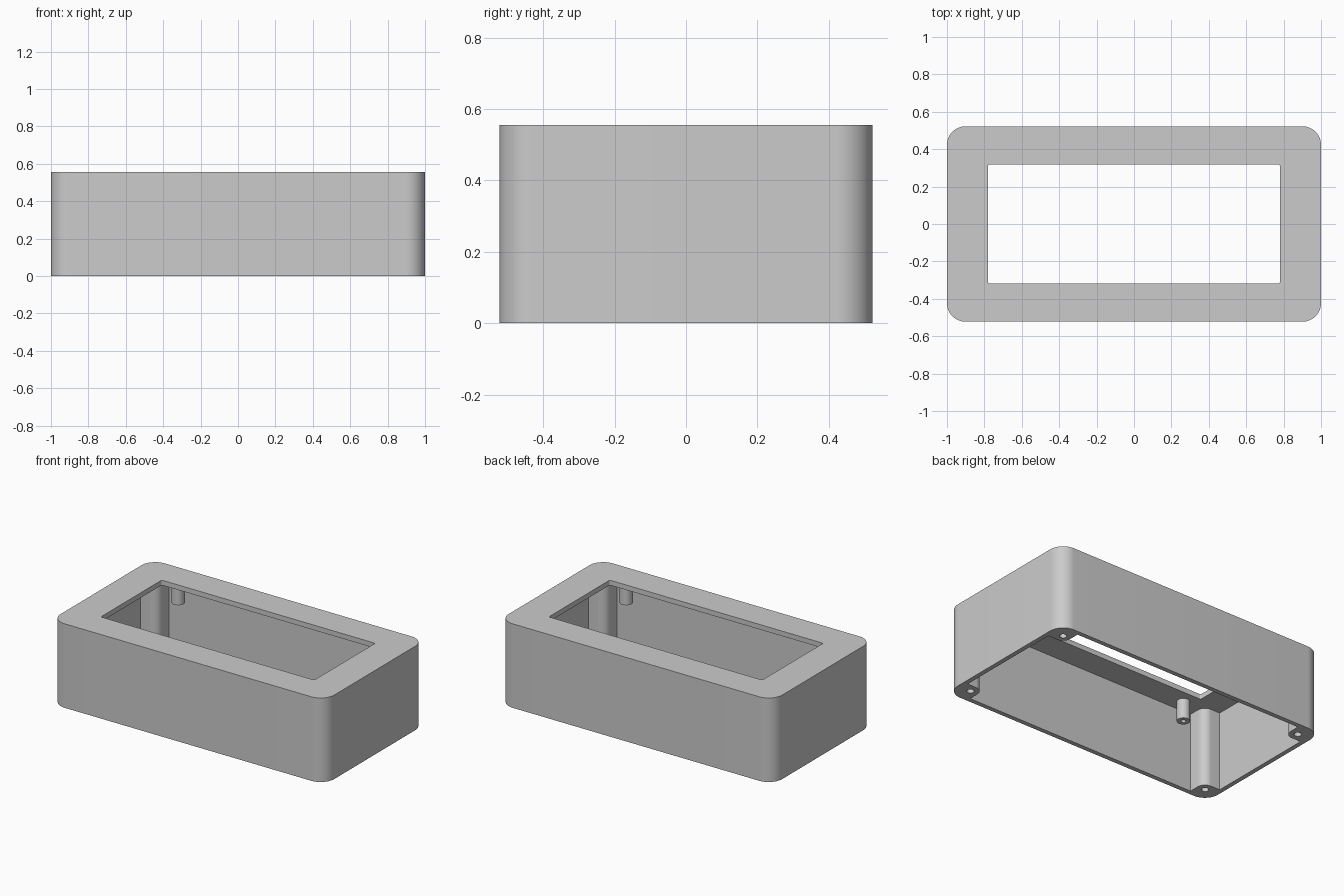
import bpy
import bmesh
import math

if "Cube" in bpy.data.objects:
    bpy.data.objects.remove(bpy.data.objects["Cube"])

HX, HY, H = 1.0, 0.5225, 0.555      # half length, half width, height
WALL, PLATE = 0.03, 0.033           # side wall and top plate thickness
CX, CY, BOSS_R = 0.903, 0.425, 0.055  # corner screw boss
QUADS = [(1, 1), (-1, 1), (-1, -1), (1, -1)]

grey = bpy.data.materials.new("plain grey")
grey.diffuse_color = (0.6, 0.6, 0.6, 1)
grey.use_nodes = True
grey.node_tree.nodes["Principled BSDF"].inputs["Base Color"].default_value = grey.diffuse_color


def arc(cx, cy, r, a0, a1, n):
    return [(cx + r * math.cos(math.radians(a0 + (a1 - a0) * i / n)),
             cy + r * math.sin(math.radians(a0 + (a1 - a0) * i / n))) for i in range(n + 1)]


def mirrored(corner):
    """Repeat the corner points of one quadrant around all four."""
    pts = []
    for sx, sy in QUADS:
        c = corner if sx * sy > 0 else corner[::-1]
        pts += [(sx * x, sy * y) for x, y in c]
    return pts


def rounded_rect(hx, hy, r, n):
    return mirrored(arc(hx - r, hy - r, r, 0, 90, n))


def circle(cx, cy, r, n=32):
    return arc(cx, cy, r, 0, 360, n)[:-1]


def prism(name, outline, z0, z1):
    bm = bmesh.new()
    face = bm.faces.new([bm.verts.new((x, y, z0)) for x, y in outline])
    ext = bmesh.ops.extrude_face_region(bm, geom=[face])
    for v in ext["geom"]:
        if isinstance(v, bmesh.types.BMVert):
            v.co.z = z1
    bmesh.ops.recalc_face_normals(bm, faces=bm.faces)
    mesh = bpy.data.meshes.new(name)
    bm.to_mesh(mesh)
    bm.free()
    mesh.materials.append(grey)
    ob = bpy.data.objects.new(name, mesh)
    bpy.context.collection.objects.link(ob)
    return ob


def activate(ob):
    bpy.ops.object.select_all(action='DESELECT')
    ob.select_set(True)
    bpy.context.view_layer.objects.active = ob


def cut(ob, outline, z0, z1):
    cutter = prism("cutter", outline, z0, z1)
    cutter.hide_render = True
    mod = ob.modifiers.new("cut", 'BOOLEAN')
    mod.operation, mod.solver, mod.object = 'DIFFERENCE', 'EXACT', cutter
    activate(ob)
    bpy.ops.object.modifier_apply(modifier=mod.name)
    bpy.data.objects.remove(cutter)


def smooth(ob):
    activate(ob)
    bpy.ops.object.shade_smooth_by_angle(angle=math.radians(30))


# Rounded enclosure shell
shell = prism("enclosure_shell", rounded_rect(HX, HY, 0.1, 16), 0, H)

# Open-bottom cavity, notched so that a screw boss remains in each corner
notch = ([(HX - WALL, CY - BOSS_R)]
         + arc(CX, CY, BOSS_R, 270, 180, 12)
         + [(CX - BOSS_R, HY - WALL)])
cut(shell, mirrored(notch), -0.1, H - PLATE)

# Display window through the top plate
cut(shell, rounded_rect(0.78, 0.318, 0.01, 4), 0.4, H + 0.1)

# Screw holes in the corner bosses
for sx, sy in QUADS:
    cut(shell, circle(sx * CX, sy * CY, 0.022, 24), -0.1, 0.3)
smooth(shell)

# Mounting posts hanging below the top plate, with pilot holes
for i, (sx, sy) in enumerate(QUADS):
    x, y = sx * 0.72, sy * 0.405
    post = prism(f"mounting_post_{i + 1}", circle(x, y, 0.04), 0.39, H - PLATE + 0.005)
    cut(post, circle(x, y, 0.015, 20), 0.3, 0.5)
    smooth(post)
